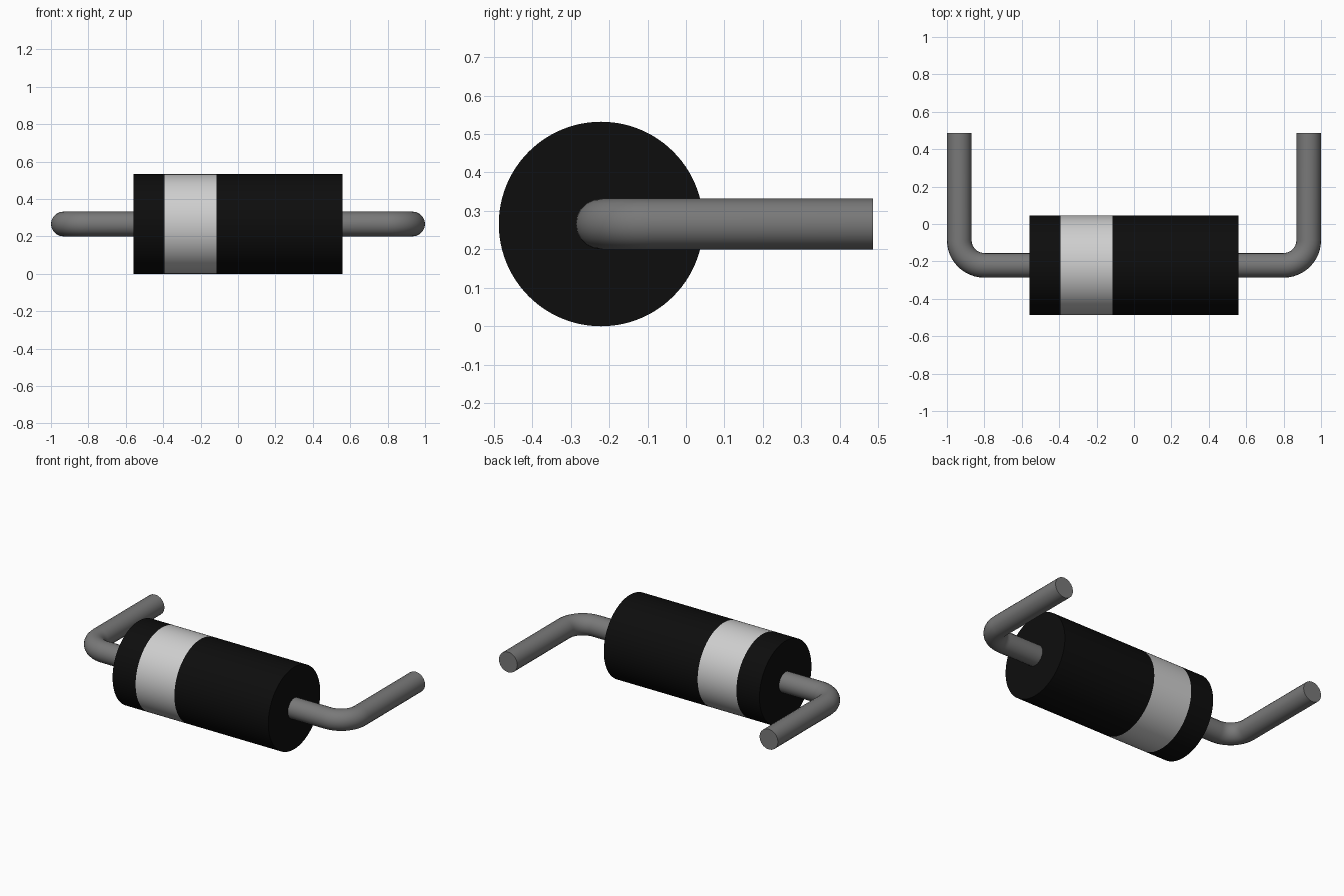
import bpy, bmesh
from math import pi, sin, cos, radians
from mathutils import Matrix

cube = bpy.data.objects.get("Cube")
if cube:
    bpy.data.objects.remove(cube, do_unlink=True)

AXIS_Y, AXIS_Z = -0.221, 0.266
BODY_R, LEAD_R, BEND_R = 0.266, 0.066, 0.134
LEAD_X, LEAD_END = 0.934, 0.487


def material(name, value):
    mat = bpy.data.materials.new(name)
    mat.use_nodes = True
    mat.diffuse_color = (value, value, value, 1)
    shader = next(n for n in mat.node_tree.nodes if n.type == 'BSDF_PRINCIPLED')
    shader.inputs["Base Color"].default_value = mat.diffuse_color
    return mat


def smooth(obj):
    bpy.ops.object.select_all(action='DESELECT')
    obj.select_set(True)
    bpy.context.view_layer.objects.active = obj
    bpy.ops.object.shade_smooth_by_angle(angle=radians(40))


black = material("body_black", 0.004)
silver = material("band_silver", 0.62)
metal = material("lead_grey", 0.19)

# Body: a cylinder along x, cut at the band edges and coloured by position
x_min, x_max, band_min, band_max = -0.558, 0.558, -0.393, -0.115
bm = bmesh.new()
bmesh.ops.create_cone(bm, cap_ends=True, segments=96, radius1=BODY_R,
                      radius2=BODY_R, depth=x_max - x_min,
                      matrix=Matrix.Rotation(pi / 2, 4, 'Y'))
for x in (band_min, band_max):
    bmesh.ops.bisect_plane(bm, geom=bm.verts[:] + bm.edges[:] + bm.faces[:],
                           plane_co=(x, 0, 0), plane_no=(1, 0, 0))
for face in bm.faces:
    face.material_index = int(band_min < face.calc_center_median().x < band_max)
mesh = bpy.data.meshes.new("diode_body")
bm.to_mesh(mesh)
bm.free()
mesh.materials.append(black)
mesh.materials.append(silver)
body = bpy.data.objects.new("diode_body", mesh)
body.location = (0, AXIS_Y, AXIS_Z)
bpy.context.collection.objects.link(body)
smooth(body)


# Leads: round wire leaving the body end and bending towards the back
def lead(name, side):
    path = [(0.5, 0)]
    for i in range(13):
        a = pi / 2 * i / 12
        path.append((LEAD_X - BEND_R + BEND_R * sin(a), BEND_R - BEND_R * cos(a)))
    path.append((LEAD_X, LEAD_END - AXIS_Y))
    curve = bpy.data.curves.new(name, 'CURVE')
    curve.dimensions = '3D'
    curve.bevel_depth = LEAD_R
    curve.bevel_resolution = 8
    curve.use_fill_caps = True
    spline = curve.splines.new('POLY')
    spline.points.add(len(path) - 1)
    for point, (x, y) in zip(spline.points, path):
        point.co = (side * x, y, 0, 1)
    curve.materials.append(metal)
    obj = bpy.data.objects.new(name, curve)
    obj.location = (0, AXIS_Y, AXIS_Z)
    bpy.context.collection.objects.link(obj)
    bpy.ops.object.select_all(action='DESELECT')
    obj.select_set(True)
    bpy.context.view_layer.objects.active = obj
    bpy.ops.object.convert(target='MESH')
    smooth(bpy.context.object)


lead("left_lead", 1)
lead("right_lead", -1)
